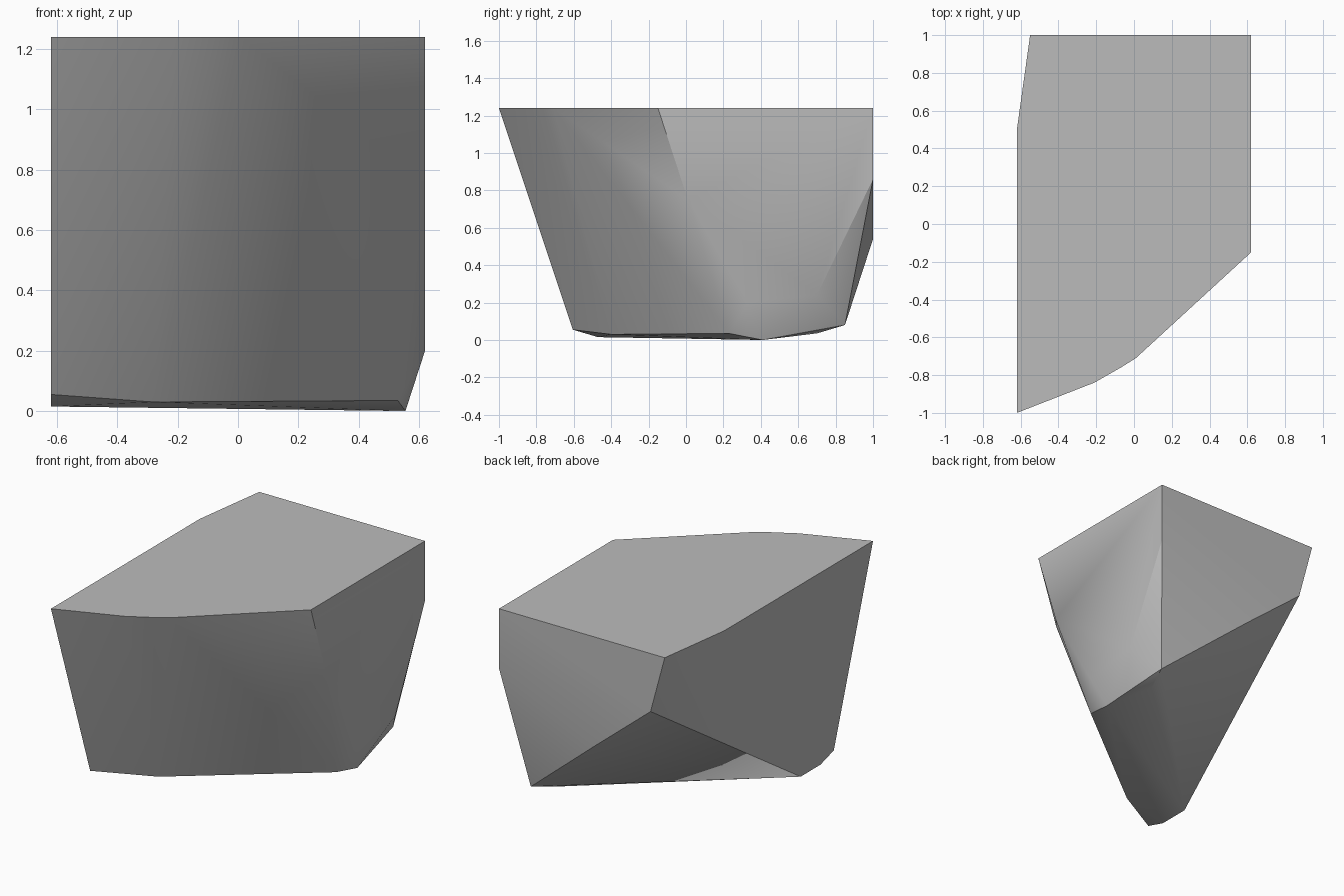
import bpy
import bmesh
import math

default_cube = bpy.data.objects.get("Cube")
if default_cube:
    bpy.data.objects.remove(default_cube, do_unlink=True)

HALF = 0.62    # half width of the block
TOP = 1.24     # height of the flat top
BACK = 1.0     # depth of the flat back


def make_material(name, rgb):
    material = bpy.data.materials.new(name)
    material.use_nodes = True
    colour = (*rgb, 1.0)
    material.diffuse_color = colour
    material.node_tree.nodes["Principled BSDF"].inputs["Base Color"].default_value = colour
    return material


def hull_object(name, points, material, sharp_angle):
    """Wrap a convex faceted skin around corner points."""
    bm = bmesh.new()
    for point in points:
        bm.verts.new(point)
    result = bmesh.ops.convex_hull(bm, input=list(bm.verts))
    loose = [v for v in bm.verts if not v.link_faces]
    bmesh.ops.delete(bm, geom=loose, context="VERTS")
    # Merge the coplanar triangles into clean flat facets
    bmesh.ops.dissolve_limit(bm, angle_limit=math.radians(0.5),
                             verts=list(bm.verts), edges=list(bm.edges))
    bmesh.ops.recalc_face_normals(bm, faces=list(bm.faces))
    mesh = bpy.data.meshes.new(name)
    bm.to_mesh(mesh)
    bm.free()
    mesh.materials.append(material)
    obj = bpy.data.objects.new(name, mesh)
    bpy.context.collection.objects.link(obj)
    bpy.ops.object.select_all(action="DESELECT")
    obj.select_set(True)
    bpy.context.view_layer.objects.active = obj
    bpy.ops.object.shade_smooth_by_angle(angle=math.radians(sharp_angle))
    return obj


# Flat top outline
outline = [(-HALF, -1), (-0.21, -0.84), (-0.07, -0.76), (0.01, -0.71),
           (HALF, -0.15), (HALF, BACK), (-0.55, BACK), (-HALF, 0.5)]
top_rim = [(x, y, TOP) for x, y in outline]

# Lower border of the flat side wall
side_rim = [(HALF, y, z) for y, z in
            [(0.01, 0.75), (0.33, 0.2), (0.7, 0.24), (BACK, 0.86)]]

# Lower border of the back wall
back_rim = [(x, BACK, z) for x, z in
            [(-0.45, 0.87), (-0.24, 0.71), (-0.05, 0.54)]]

# Narrow broken foot, front corner round to the back
foot = [(-HALF, -0.605, 0.055), (-HALF, -0.47, 0.015), (-HALF, -0.27, 0.015),
        (-0.28, -0.4, 0.03), (0.53, 0.23, 0.035), (0.555, 0.41, 0),
        (0.45, 0.7, 0.035), (0.5, 0.85, 0.08)]

stone = make_material("stone grey", (0.5, 0.5, 0.5))
hull_object("rock_chunk", top_rim + side_rim + back_rim + foot, stone, 30)
